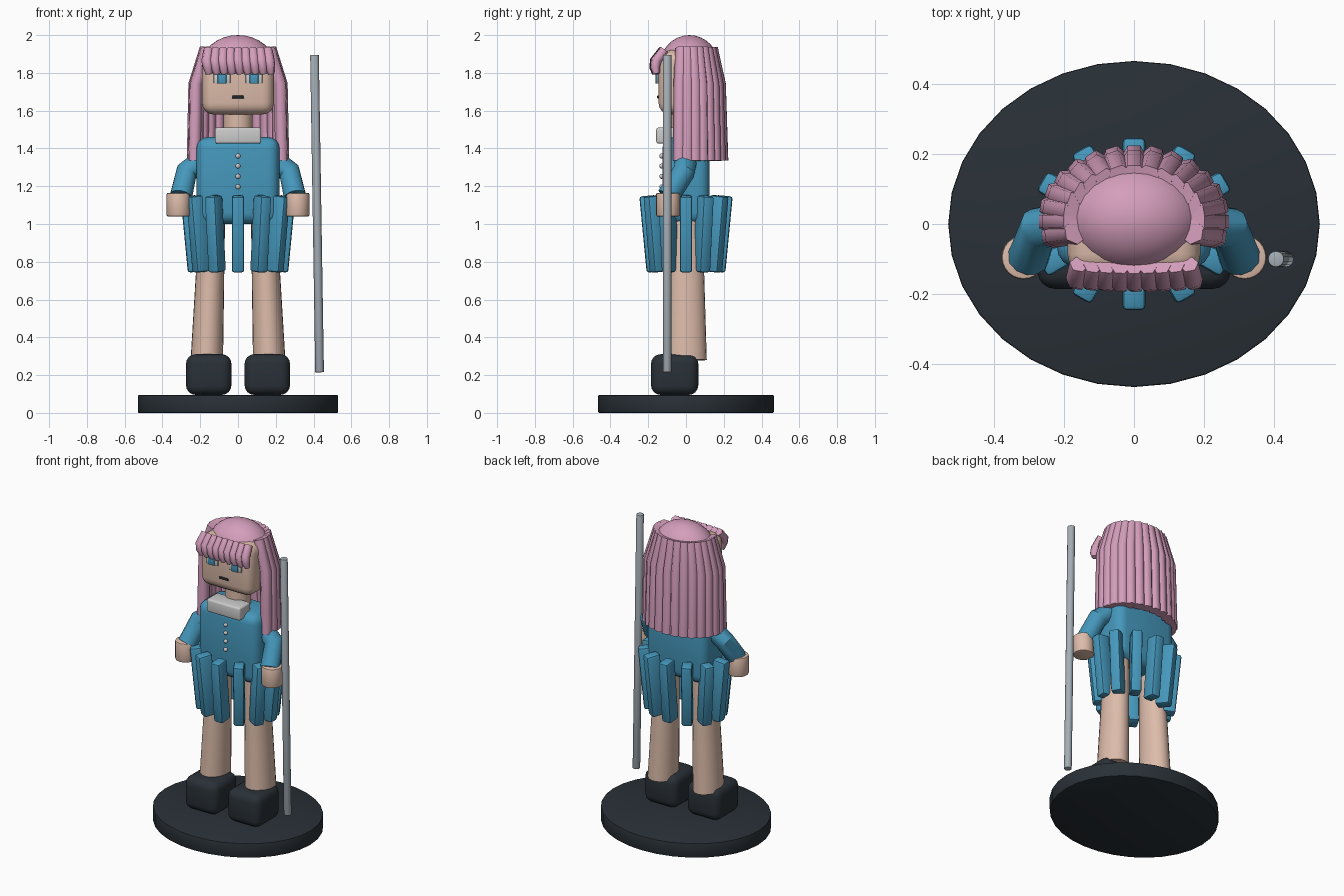
import bpy
from math import sin, cos, pi, radians
from mathutils import Vector

if "Cube" in bpy.data.objects:
    bpy.data.objects.remove(bpy.data.objects["Cube"])


def material(name, rgb):
    m = bpy.data.materials.new(name)
    m.diffuse_color = (*rgb, 1)
    m.use_nodes = True
    m.node_tree.nodes["Principled BSDF"].inputs["Base Color"].default_value = m.diffuse_color
    return m


PINK = material("hair_pink", (0.66, 0.34, 0.50))
BLUE = material("dress_blue", (0.06, 0.31, 0.50))
SKIN = material("skin", (0.72, 0.50, 0.40))
DARK = material("dark", (0.022, 0.030, 0.038))
WHITE = material("white", (0.62, 0.62, 0.63))
STEEL = material("steel", (0.38, 0.43, 0.47))


def finish(name, mat, bevel=0, segments=3, smooth=True):
    o = bpy.context.object
    o.name = name
    o.data.materials.append(mat)
    if bevel:
        bpy.ops.object.transform_apply(location=False, rotation=False, scale=True)
        b = o.modifiers.new("bevel", 'BEVEL')
        b.width, b.segments = bevel, segments
        bpy.ops.object.modifier_apply(modifier="bevel")
    if smooth:
        bpy.ops.object.shade_smooth_by_angle(angle=radians(35))
    return o


def box(name, mat, center, size, bevel=0, rot=(0, 0, 0), segments=3):
    bpy.ops.mesh.primitive_cube_add(size=1, location=center, rotation=rot)
    bpy.context.object.scale = size
    return finish(name, mat, bevel, segments)


def rod(name, mat, a, b, r1, r2, sides=24, squash=1, bevel=0):
    a, b = Vector(a), Vector(b)
    d = b - a
    bpy.ops.mesh.primitive_cone_add(vertices=sides, radius1=r1, radius2=r2, depth=d.length,
                                    location=(a + b) / 2, rotation=d.to_track_quat('Z', 'Y').to_euler())
    bpy.context.object.scale = (1, squash, 1)
    return finish(name, mat, bevel, 2)


def ball(name, mat, center, radii, segments=24, rings=16):
    bpy.ops.mesh.primitive_uv_sphere_add(segments=segments, ring_count=rings, radius=1, location=center)
    bpy.context.object.scale = radii
    return finish(name, mat)


def tube(name, mat, paths, radius, res=1, radii=None, smooth=False):
    c = bpy.data.curves.new(name, 'CURVE')
    c.dimensions = '3D'
    c.bevel_depth, c.bevel_resolution, c.use_fill_caps = radius, res, True
    for path in paths:
        s = c.splines.new('POLY')
        s.points.add(len(path) - 1)
        for i, (p, q) in enumerate(zip(s.points, path)):
            p.co = (*q, 1)
            p.radius = radii[i] if radii else 1
    o = bpy.data.objects.new(name, c)
    bpy.context.collection.objects.link(o)
    bpy.ops.object.select_all(action='DESELECT')
    o.select_set(True)
    bpy.context.view_layer.objects.active = o
    bpy.ops.object.convert(target='MESH')
    o = bpy.context.object
    o.data.materials.clear()
    return finish(name, mat, smooth=smooth)


# Oval display base
bpy.ops.mesh.primitive_cylinder_add(vertices=32, radius=1, depth=0.095, location=(0, 0, 0.0475))
bpy.context.object.scale = (0.53, 0.465, 1)
finish("base", DARK, 0.006, 2)

# Legs, shoes, arms and eyes on both sides
for side, s in (("left", -1), ("right", 1)):
    box(side + "_shoe", DARK, (s * 0.155, -0.06, 0.203), (0.24, 0.25, 0.215), 0.05, segments=4)
    rod(side + "_leg", SKIN, (s * 0.165, 0, 0.28), (s * 0.135, 0, 1.08), 0.11, 0.086, squash=0.78)
    tube(side + "_sleeve", BLUE, [[(s * 0.19, 0.0, 1.335), (s * 0.272, -0.012, 1.275),
                                  (s * 0.302, -0.095, 1.145)]], 0.06, 4, smooth=True)
    rod(side + "_hand", SKIN, (s * 0.315, -0.095, 1.04), (s * 0.315, -0.095, 1.165),
        0.063, 0.063, bevel=0.008)
    box(side + "_eye_white", WHITE, (s * 0.085, -0.146, 1.768), (0.088, 0.016, 0.05), 0.004, segments=2)
    box(side + "_iris", BLUE, (s * 0.085, -0.153, 1.768), (0.046, 0.016, 0.05), 0.004, segments=2)

# Torso with collar, neck and buttons
box("torso", BLUE, (0, 0, 1.23), (0.44, 0.25, 0.46), 0.06, segments=4)
rod("neck", SKIN, (0, 0, 1.42), (0, 0, 1.62), 0.077, 0.077)
box("collar", WHITE, (0, -0.1, 1.468), (0.245, 0.115, 0.085), 0.012)
for i, z in enumerate((1.36, 1.307, 1.252, 1.197)):
    ball(f"button_{i}", WHITE, (0, -0.129, z), (0.013, 0.012, 0.013), 12, 8)

# Skirt pleats around an oval, leaning inwards towards the hem
for i in range(12):
    a = i * pi / 6
    box(f"skirt_pleat_{i}", BLUE, (0.24 * sin(a), -0.183 * cos(a), 0.948), (0.066, 0.09, 0.405),
        0.014, rot=(radians(5.5), 0, a), segments=2)

# Head and mouth
box("head", SKIN, (0, -0.005, 1.75), (0.38, 0.28, 0.34), 0.06, segments=4)
box("mouth", DARK, (0, -0.147, 1.672), (0.064, 0.012, 0.014), 0.003, segments=2)

# Hair cap
ball("hair_cap", PINK, (0, 0.018, 1.83), (0.2, 0.16, 0.17))

# Long strands around the sides and back
strands = []
n = 17
for i in range(n):
    a = radians(-16 + 212 * i / (n - 1))
    c, q = cos(a), sin(a)
    strands.append([(0.172 * c, 0.012 + 0.125 * q, 1.93), (0.232 * c, 0.015 + 0.165 * q, 1.74),
                    (0.24 * c, 0.015 + 0.178 * q, 1.335)])
tube("long_hair", PINK, strands, 0.036)

# Curled fringe
fringe = []
for i in range(9):
    x = -0.165 + 0.33 * i / 8
    y = 0.25 * x * x
    fringe.append([(x * 0.95, -0.122 + y, 1.922), (x, -0.165 + y, 1.865), (x + 0.006, -0.17 + y, 1.83),
                   (x + 0.012, -0.163 + y, 1.795)])
tube("fringe", PINK, fringe, 0.03, radii=[0.9, 1, 0.9, 0.6])

# Long staff beside the right hand
rod("staff", STEEL, (0.432, -0.1, 0.215), (0.405, -0.1, 1.895), 0.023, 0.023, 16, bevel=0.003)
